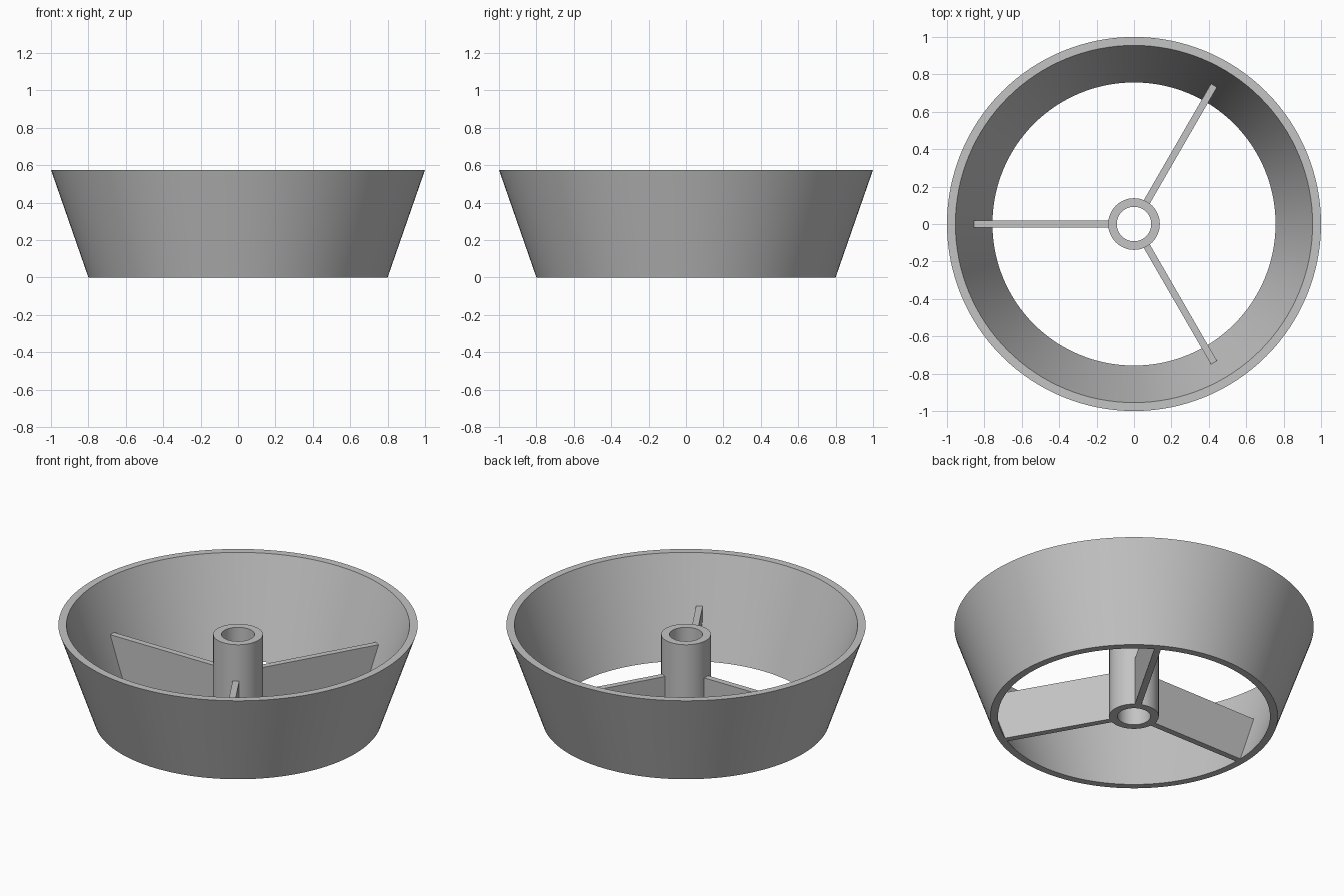
import bpy
import bmesh
import math
from mathutils import Matrix, Vector

cube = bpy.data.objects.get("Cube")
if cube:
    bpy.data.objects.remove(cube, do_unlink=True)

HEIGHT = 0.575
SPOKE_HEIGHT = 0.293
SPOKE_THICKNESS = 0.037

grey = bpy.data.materials.new("plain_grey")
grey.use_nodes = True
grey.diffuse_color = (0.55, 0.55, 0.55, 1)
grey.node_tree.nodes["Principled BSDF"].inputs["Base Color"].default_value = grey.diffuse_color


def finish(name, bm):
    """Turn a bmesh into a grey object with crisp edges."""
    bmesh.ops.recalc_face_normals(bm, faces=bm.faces)
    mesh = bpy.data.meshes.new(name)
    bm.to_mesh(mesh)
    bm.free()
    mesh.materials.append(grey)
    obj = bpy.data.objects.new(name, mesh)
    bpy.context.collection.objects.link(obj)
    bpy.ops.object.select_all(action="DESELECT")
    obj.select_set(True)
    bpy.context.view_layer.objects.active = obj
    bpy.ops.object.shade_smooth_by_angle(angle=math.radians(30))
    return obj


def lathe(name, profile, steps):
    """Spin a closed (radius, height) profile around the z axis."""
    bm = bmesh.new()
    verts = [bm.verts.new((r, 0, z)) for r, z in profile]
    edges = [bm.edges.new((v, verts[i - 1])) for i, v in enumerate(verts)]
    bmesh.ops.spin(bm, geom=verts + edges, cent=(0, 0, 0), axis=(0, 0, 1),
                   angle=math.tau, steps=steps, use_merge=True)
    bmesh.ops.remove_doubles(bm, verts=bm.verts, dist=0.0001)
    return finish(name, bm)


def spoke(name, angle):
    """Upright plate from the hub to the sloping wall."""
    outline = [(0.12, 0), (0.758, 0), (0.855, SPOKE_HEIGHT), (0.12, SPOKE_HEIGHT)]
    bm = bmesh.new()
    face = bm.faces.new([bm.verts.new((r, -SPOKE_THICKNESS / 2, z)) for r, z in outline])
    extruded = bmesh.ops.extrude_face_region(bm, geom=[face])["geom"]
    moved = [g for g in extruded if isinstance(g, bmesh.types.BMVert)]
    bmesh.ops.translate(bm, verts=moved, vec=Vector((0, SPOKE_THICKNESS, 0)))
    bmesh.ops.rotate(bm, verts=bm.verts, cent=(0, 0, 0),
                     matrix=Matrix.Rotation(angle, 3, "Z"))
    return finish(name, bm)


# Flared outer wall, open at both ends
lathe("flared_ring", [(0.8, 0), (1.0, HEIGHT), (0.955, HEIGHT), (0.757, 0)], 128)

# Central tube
lathe("hub_tube", [(0.138, 0), (0.138, 0.517), (0.092, 0.517), (0.092, 0)], 64)

# Three spokes joining hub and wall
for i, side in enumerate(("back_left", "right", "front_left")):
    spoke("spoke_" + side, math.radians(60 + 120 * i))
